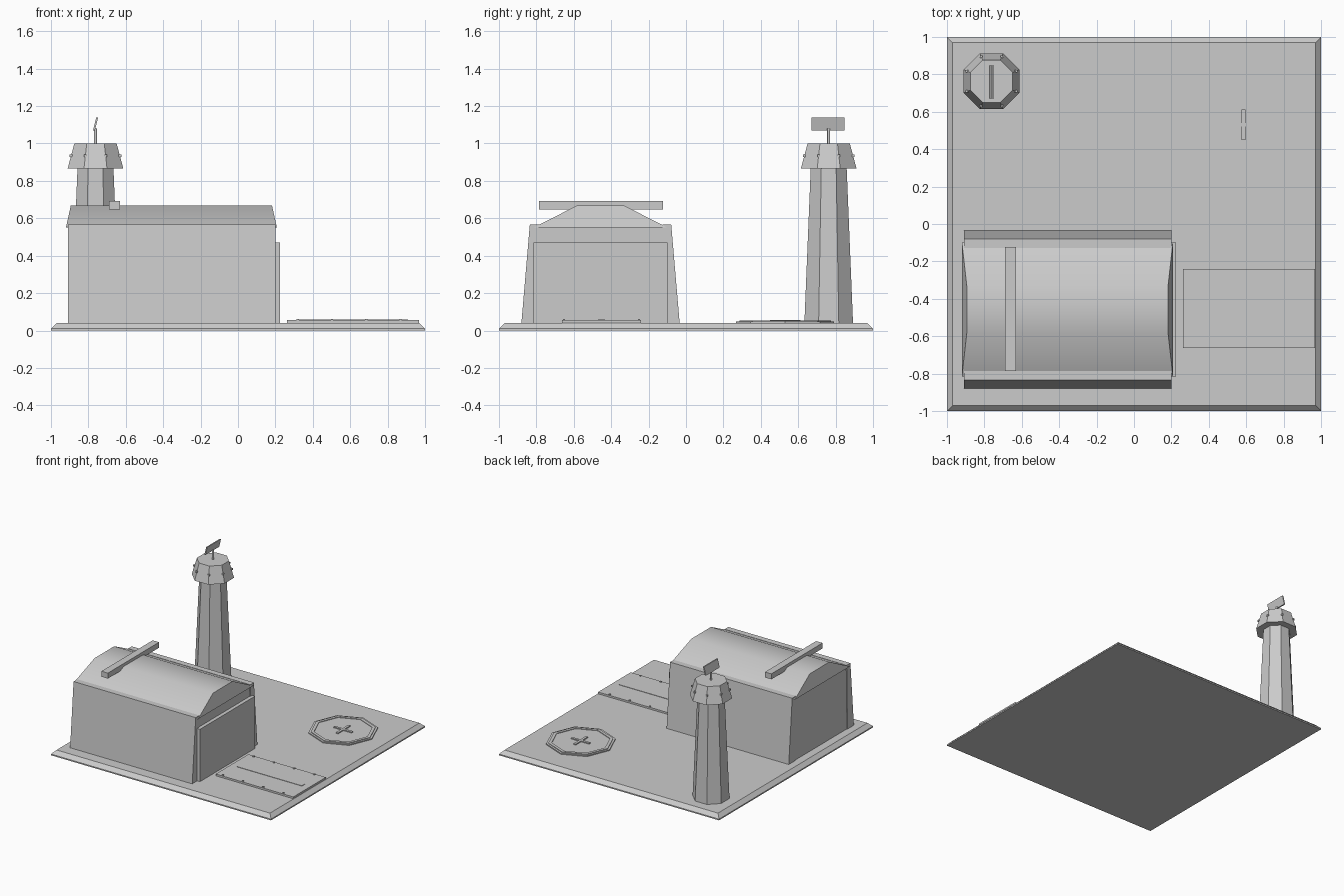
import bpy
import bmesh
import math

if "Cube" in bpy.data.objects:
    bpy.data.objects.remove(bpy.data.objects["Cube"])

# One flat colour for everything
grey = bpy.data.materials.new("plain_grey")
grey.diffuse_color = (0.6, 0.6, 0.6, 1)
grey.use_nodes = True
grey.node_tree.nodes["Principled BSDF"].inputs["Base Color"].default_value = grey.diffuse_color


def add_object(name, bm, smooth=None):
    bmesh.ops.recalc_face_normals(bm, faces=bm.faces)
    mesh = bpy.data.meshes.new(name)
    bm.to_mesh(mesh)
    bm.free()
    mesh.materials.append(grey)
    obj = bpy.data.objects.new(name, mesh)
    bpy.context.collection.objects.link(obj)
    if smooth:
        bpy.ops.object.select_all(action='DESELECT')
        obj.select_set(True)
        bpy.context.view_layer.objects.active = obj
        bpy.ops.object.shade_smooth_by_angle(angle=math.radians(smooth))
    return obj


def loft(name, rings, smooth=None, closed=False):
    """Skin equal-sized rings of points; cap the ends unless closed."""
    bm = bmesh.new()
    loops = [[bm.verts.new(p) for p in ring] for ring in rings]
    pairs = list(zip(loops, loops[1:]))
    if closed:
        pairs.append((loops[-1], loops[0]))
    for a, b in pairs:
        n = len(a)
        for i in range(n):
            bm.faces.new((a[i], a[(i + 1) % n], b[(i + 1) % n], b[i]))
    if not closed:
        bm.faces.new(loops[0])
        bm.faces.new(loops[-1])
    return add_object(name, bm, smooth)


def rect(x0, x1, y0, y1, z):
    return [(x0, y0, z), (x1, y0, z), (x1, y1, z), (x0, y1, z)]


def box(name, x0, x1, y0, y1, z0, z1):
    return loft(name, [rect(x0, x1, y0, y1, z0), rect(x0, x1, y0, y1, z1)])


def polygon(cx, cy, r, z, n=8, turn=0.0):
    return [(cx + r * math.cos(turn + i * math.tau / n),
             cy + r * math.sin(turn + i * math.tau / n), z) for i in range(n)]


# Ground slab with sloped rim
loft("ground_slab", [rect(-1, 1, -1, 1, 0), rect(-1, 1, -1, 1, 0.01),
                     rect(-0.97, 0.97, -0.97, 0.97, 0.04)])

# Hangar: core, leaning side walls, vaulted roof, door, roof beam
YC = -0.457
box("hangar_core", -0.905, 0.195, YC - 0.358, YC + 0.358, 0.04, 0.55)
for side, label in ((-1, "front"), (1, "back")):
    section = [(0.423, 0.04), (0.378, 0.567), (0.33, 0.567), (0.34, 0.04)]
    loft("hangar_wall_" + label,
         [[(x, YC + side * y, z) for y, z in section] for x in (-0.91, 0.20)])
roof = [(-0.358, 0.55), (-0.127, 0.668), (0.127, 0.668), (0.358, 0.55)]
loft("hangar_roof",
     [[(mid + s * (0.564 - (z - 0.55) * 0.22), YC + y, z) for y, z in roof]
      for mid, s in ((-0.356, -1), (-0.356, 1))], smooth=35)
box("hangar_door", 0.19, 0.225, YC - 0.358, YC + 0.358, 0.04, 0.47)
box("roof_beam", -0.69, -0.632, -0.787, -0.122, 0.647, 0.692)

# Apron strip with edge lamps
box("apron", 0.262, 0.967, -0.663, -0.24, 0.04, 0.055)
box("apron_centre_line", 0.32, 0.91, -0.47, -0.432, 0.055, 0.058)
for i in range(4):
    x = 0.32 + i * 0.183
    for y in (-0.652, -0.251):
        box("apron_lamp", x - 0.006, x + 0.006, y - 0.006, y + 0.006, 0.05, 0.062)

# Landing pad: octagonal disc, raised ring and cross
PX, PY = 0.585, 0.53
loft("landing_pad", [polygon(PX, PY, 0.262, 0.04), polygon(PX, PY, 0.262, 0.048)])
loft("landing_pad_ring",
     [polygon(PX, PY, r, z) for r, z in
      ((0.245, 0.046), (0.245, 0.053), (0.22, 0.053), (0.22, 0.046))], closed=True)
box("landing_cross_long", PX - 0.083, PX + 0.083, PY - 0.01, PY + 0.01, 0.047, 0.056)
box("landing_cross_short", PX - 0.01, PX + 0.01, PY - 0.081, PY + 0.081, 0.047, 0.0565)

# Control tower: flats face the axes, so radii are given across the flats
TX, TY = -0.762, 0.763
K = 1 / math.cos(math.pi / 8)
TURN = math.pi / 8


def octagon(flat, z):
    return polygon(TX, TY, flat * K, z, 8, TURN)


loft("tower_shaft", [octagon(0.13, 0.04), octagon(0.096, 0.87)])
loft("tower_cab", [octagon(0.149, 0.865), octagon(0.113, 1.0)])

# Small lamps around the cab corners
for x, y, z in octagon(0.131, 0.935):
    box("cab_lamp", x - 0.007, x + 0.007, y - 0.007, y + 0.007, z - 0.007, z + 0.007)

# Mast and tilted radar plate
loft("radar_mast", [polygon(TX, TY, 0.008, z) for z in (0.99, 1.08)], smooth=50)
loft("radar_plate",
     [[(TX + dx + t, y, z) for dx, z in ((-0.008, 1.07), (0.009, 1.138))
       for t in ((-0.005, 0.005) if dx < 0 else (0.005, -0.005))]
      for y in (0.67, 0.848)])
